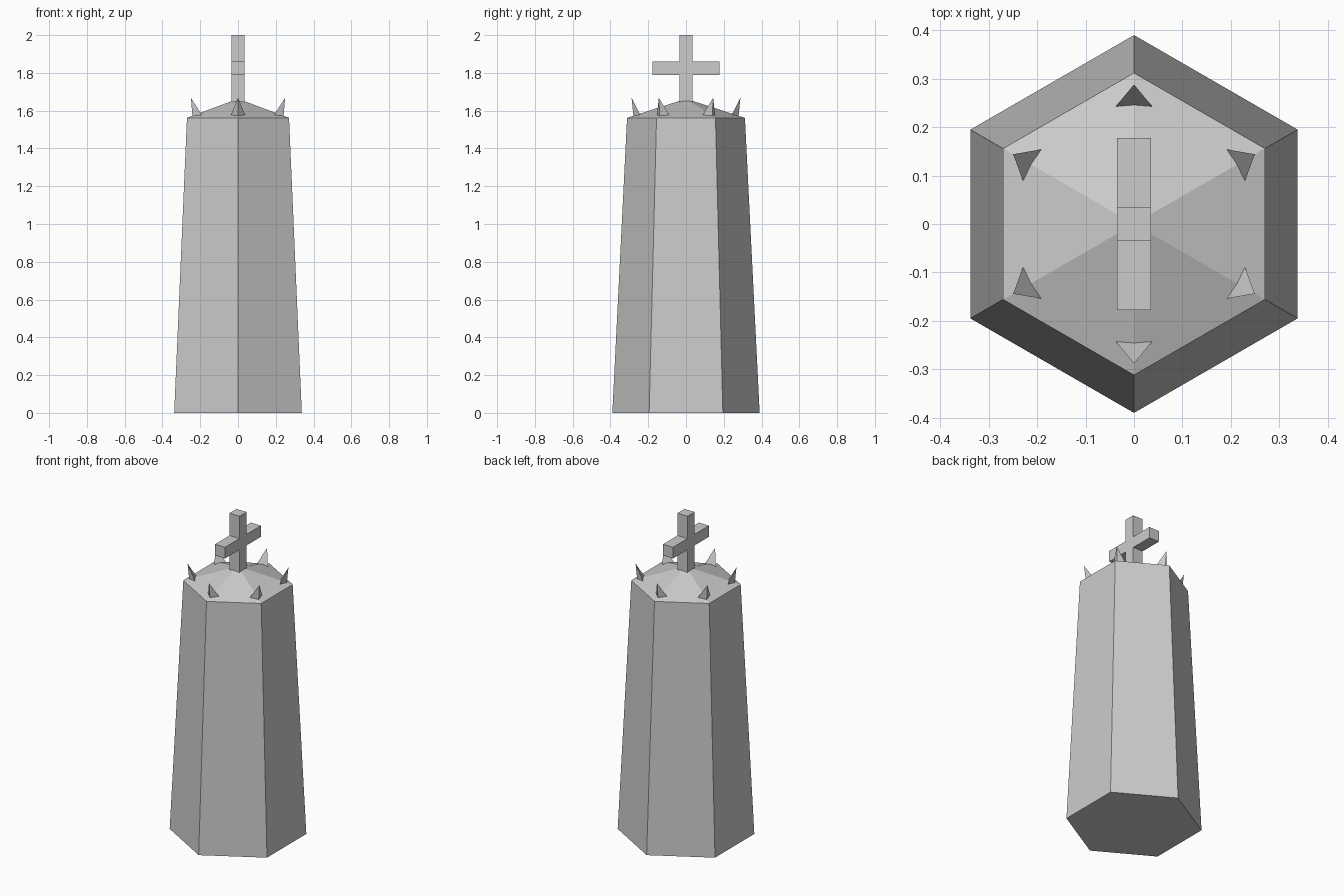
import bpy, bmesh
from math import pi, sin, cos
from mathutils import Matrix, Vector

if "Cube" in bpy.data.objects:
    bpy.data.objects.remove(bpy.data.objects["Cube"])


def make_object(name, bm):
    bmesh.ops.recalc_face_normals(bm, faces=bm.faces[:])
    mesh = bpy.data.meshes.new(name)
    bm.to_mesh(mesh)
    bm.free()
    obj = bpy.data.objects.new(name, mesh)
    bpy.context.collection.objects.link(obj)
    return obj


def box(bm, size, centre):
    mat = Matrix.Translation(centre) @ Matrix.Diagonal((*size, 1))
    bmesh.ops.create_cube(bm, size=1, matrix=mat)


# Tapered six-sided body with a shallow pyramid cap, lofted from hexagon rings
bm = bmesh.new()
rings = []
for radius, z in ((0.39, 0), (0.312, 1.562), (0.04, 1.65)):
    rings.append([bm.verts.new((radius * cos(pi / 2 + i * pi / 3),
                                radius * sin(pi / 2 + i * pi / 3), z))
                  for i in range(6)])
for low, high in zip(rings, rings[1:]):
    for i in range(6):
        j = (i + 1) % 6
        bm.faces.new((low[i], low[j], high[j], high[i]))
bm.faces.new(rings[0])
bm.faces.new(rings[-1])
make_object("tapered_body", bm)

# Three-sided spikes leaning outwards, one at each corner of the cap
for k in range(6):
    bm = bmesh.new()
    turn = Matrix.Rotation(pi / 2 + k * pi / 3, 3, 'Z')
    points = ((0.24, -0.04, 1.572), (0.24, 0.04, 1.572),
              (0.278, 0, 1.566), (0.288, 0, 1.668))
    a, b, c, tip = [bm.verts.new(turn @ Vector(p)) for p in points]
    for face in ((a, b, c), (a, b, tip), (b, c, tip), (c, a, tip)):
        bm.faces.new(face)
    make_object(f"spike_{k + 1}", bm)

# Cross on the summit: upright plus one arm on each side
bm = bmesh.new()
box(bm, (0.07, 0.07, 0.38), (0, 0, 1.81))
make_object("cross_upright", bm)
bm = bmesh.new()
for side in (-1, 1):
    box(bm, (0.07, 0.143, 0.07), (0, side * 0.1065, 1.825))
make_object("cross_arms", bm)
